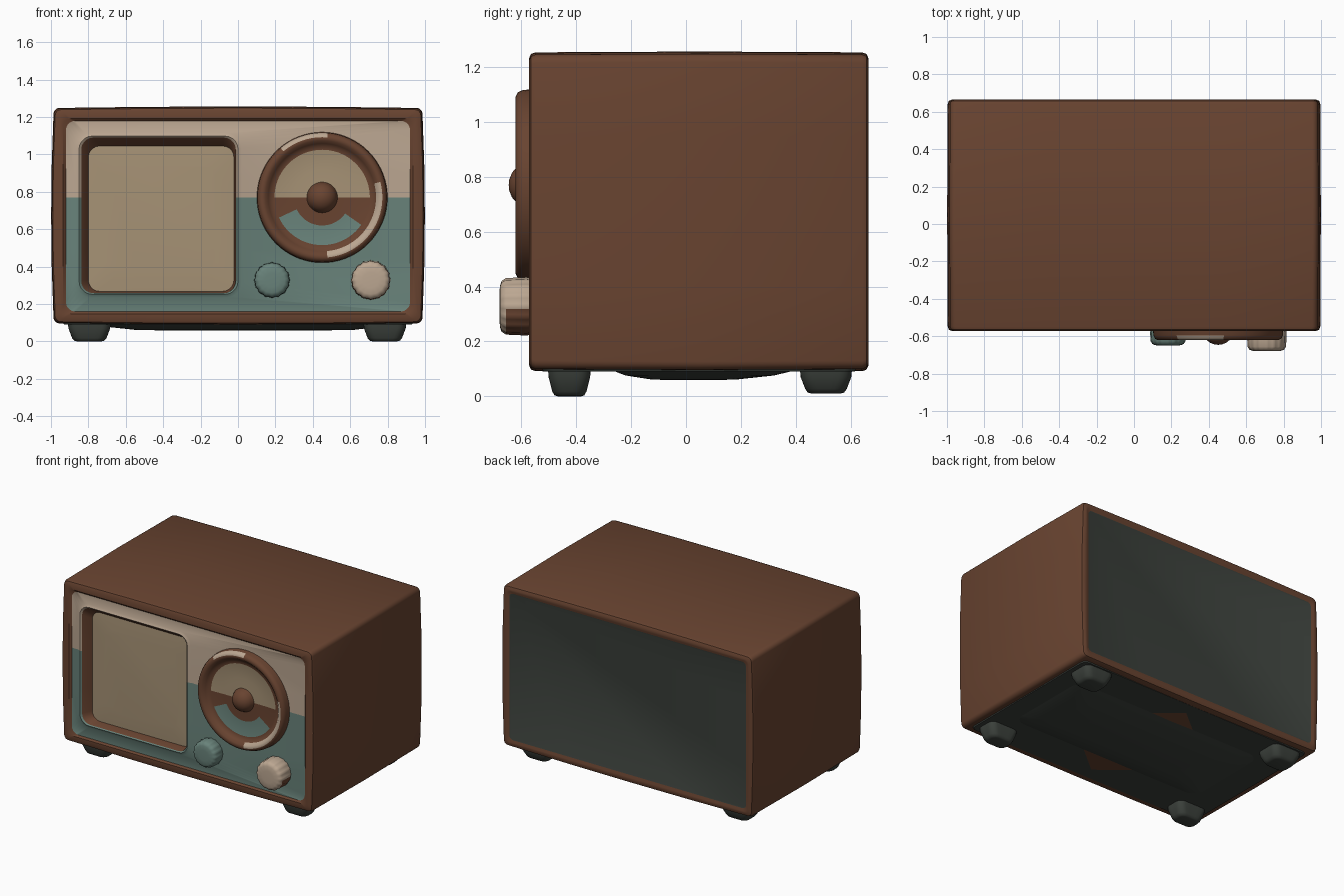
import bpy, bmesh, math
from mathutils import Vector

if "Cube" in bpy.data.objects:
    bpy.data.objects.remove(bpy.data.objects["Cube"])


def material(name, rgb):
    m = bpy.data.materials.new(name)
    m.diffuse_color = (*rgb, 1)
    m.use_nodes = True
    m.node_tree.nodes["Principled BSDF"].inputs["Base Color"].default_value = m.diffuse_color
    return m


BROWN, CREAM, TEAL, TAN, SLATE = range(5)
MATS = [material("walnut brown", (0.140, 0.057, 0.030)),
        material("cream", (0.500, 0.385, 0.285)),
        material("muted teal", (0.140, 0.225, 0.195)),
        material("screen tan", (0.385, 0.290, 0.180)),
        material("dark slate", (0.045, 0.053, 0.045))]
SPLIT_Z = 0.77


def finish(bm, name, angle=35):
    bmesh.ops.recalc_face_normals(bm, faces=bm.faces[:])
    me = bpy.data.meshes.new(name)
    bm.to_mesh(me)
    bm.free()
    for m in MATS:
        me.materials.append(m)
    me.polygons.foreach_set("use_smooth", [True] * len(me.polygons))
    me.set_sharp_from_angle(angle=math.radians(angle))
    ob = bpy.data.objects.new(name, me)
    bpy.context.collection.objects.link(ob)
    return ob


def rounded_rect(x0, x1, v0, v1, r, bulge=0.0):
    """Rounded rectangle with four-part sides that can bow outwards."""
    cx, cv, hw, hv = (x0 + x1) / 2, (v0 + v1) / 2, (x1 - x0) / 2, (v1 - v0) / 2
    arcs = []
    for k, (sx, sv) in enumerate(((1, 1), (-1, 1), (-1, -1), (1, -1))):
        arcs.append([(sx * (hw - r) + r * math.cos(a), sv * (hv - r) + r * math.sin(a))
                     for a in (math.radians(90 * k + 18 * i) for i in range(6))])
    pts = []
    for k in range(4):
        a, b = arcs[k][-1], arcs[(k + 1) % 4][0]
        pts += arcs[k] + [(a[0] + (b[0] - a[0]) * t / 4, a[1] + (b[1] - a[1]) * t / 4)
                          for t in (1, 2, 3)]
    out = []
    for x, v in pts:
        bx = bulge * (x / hw) * (1 - (v / hv) ** 2)
        bv = bulge * 0.6 * (v / hv) * (1 - (x / hw) ** 2)
        out.append((cx + x + bx, cv + v + bv))
    return out


def loft(bm, sections, axis, caps):
    """sections: (position, ring, material of the strip leading to the next)."""
    rings = []
    for p, pts, _ in sections:
        rings.append([bm.verts.new((x, p, v) if axis == 'y' else (x, v, p)) for x, v in pts])
    n = len(rings[0])
    for s in range(len(rings) - 1):
        for i in range(n):
            j = (i + 1) % n
            f = bm.faces.new((rings[s][i], rings[s][j], rings[s + 1][j], rings[s + 1][i]))
            f.material_index = sections[s][2]
    bm.faces.new(rings[0]).material_index = caps[0]
    bm.faces.new(rings[-1]).material_index = caps[1]


def lathe(bm, cx, cz, profile, steps, radius_rule=lambda r, a: r):
    """Spin (radius, y) points about a front-facing axis; the last point is the tip."""
    rings = []
    for r, y in profile[:-1]:
        ring = []
        for i in range(steps):
            a = 2 * math.pi * i / steps
            rr = radius_rule(r, a)
            ring.append(bm.verts.new((cx + rr * math.cos(a), y, cz + rr * math.sin(a))))
        rings.append(ring)
    tip = bm.verts.new((cx, profile[-1][1], cz))
    bm.faces.new(rings[0])
    for i in range(steps):
        j = (i + 1) % steps
        for a, b in zip(rings, rings[1:]):
            bm.faces.new((a[i], a[j], b[j], b[i]))
        bm.faces.new((rings[-1][i], rings[-1][j], tip))


# Cabinet: back panel, bowed shell, front rim, face with recessed screen
def shell(inset, r):
    return rounded_rect(-0.982 + inset, 0.982 - inset, 0.1 + inset, 1.245 - inset, r, 0.014)


bm = bmesh.new()
FACE = SLATE + 1   # temporary tag for the two-tone face
loft(bm, [
    (0.658, rounded_rect(-0.935, 0.935, 0.15, 1.195, 0.03), BROWN),
    (0.665, rounded_rect(-0.95, 0.95, 0.135, 1.21, 0.03), BROWN),
    (0.665, shell(0.022, 0.03), BROWN),
    (0.658, shell(0.006, 0.03), BROWN),
    (0.642, shell(0.0, 0.03), BROWN),
    (0.05, shell(-0.003, 0.03), BROWN),
    (-0.548, shell(0.0, 0.03), BROWN),
    (-0.565, shell(0.006, 0.03), BROWN),
    (-0.572, shell(0.022, 0.03), BROWN),
    (-0.572, rounded_rect(-0.935, 0.935, 0.148, 1.192, 0.04), BROWN),
    (-0.560, rounded_rect(-0.92, 0.92, 0.16, 1.18, 0.05), FACE),
    (-0.560, rounded_rect(-0.87, 0.02, 0.235, 1.115, 0.08), FACE),
    (-0.570, rounded_rect(-0.85, 0.0, 0.252, 1.098, 0.07), FACE),
    (-0.562, rounded_rect(-0.838, -0.012, 0.258, 1.09, 0.065), BROWN),
    (-0.500, rounded_rect(-0.80, -0.022, 0.268, 1.045, 0.06), TAN),
    (-0.506, rounded_rect(-0.70, -0.12, 0.37, 0.94, 0.06), TAN)], 'y', (SLATE, TAN))
face = [f for f in bm.faces if f.material_index == FACE]
geom = list({v for f in face for v in f.verts} | {e for f in face for e in f.edges}) + face
bmesh.ops.bisect_plane(bm, geom=geom, plane_co=Vector((0, 0, SPLIT_Z)), plane_no=Vector((0, 0, 1)))
for f in bm.faces:
    if f.material_index == FACE:
        f.material_index = CREAM if f.calc_center_median().z > SPLIT_Z else TEAL
finish(bm, "cabinet")

# Dial: raised ring, sunken dish and pointed hub
DX, DZ = 0.45, SPLIT_Z
bm = bmesh.new()
lathe(bm, DX, DZ, [(0.350, -0.55), (0.346, -0.595), (0.338, -0.613), (0.322, -0.621),
                   (0.304, -0.617), (0.288, -0.600), (0.275, -0.588), (0.255, -0.583),
                   (0.15, -0.579), (0.082, -0.58), (0.074, -0.600), (0.066, -0.616),
                   (0.045, -0.634), (0.02, -0.644), (0, -0.646)], 72)
for f in bm.faces:
    c = f.calc_center_median()
    if len(f.verts) > 4:
        continue
    r = math.hypot(c.x - DX, c.z - DZ)
    a = math.degrees(math.atan2(c.z - DZ, c.x - DX)) % 360
    if 0.08 < r < 0.258 and a < 180:
        f.material_index = TAN
    elif 0.15 < r < 0.258 and 205 < a < 325:
        f.material_index = TEAL
    elif 0.29 < r < 0.318 and (a > 275 or a < 15):
        f.material_index = CREAM
    elif 0.318 < r < 0.345 and 85 < a < 130:
        f.material_index = CREAM
finish(bm, "tuning_dial", 40)

# Two fluted knobs
for name, x, z, r, front, col in (("left_knob", 0.182, 0.328, 0.094, -0.650, TEAL),
                                  ("right_knob", 0.71, 0.328, 0.104, -0.680, CREAM)):
    bm = bmesh.new()
    lathe(bm, x, z, [(r * 0.93, -0.55), (r, -0.58), (r * 0.97, front + 0.024),
                     (r * 0.87, front + 0.008), (r * 0.72, front + 0.002),
                     (r * 0.4, front), (0, front)], 64,
          lambda q, a, r=r: q * (1 + (0.022 * math.cos(16 * a) if q > 0.85 * r else 0)))
    for f in bm.faces:
        c = f.calc_center_median()
        f.material_index = col
        low_side = math.hypot(c.x - x, c.z - z) > 0.95 * r and c.z < z - 0.01
        if col == CREAM and low_side and c.y > front + 0.02:
            f.material_index = BROWN
    finish(bm, name, 40)

# Underside: thin base plate and a shallow swollen tray
bm = bmesh.new()
loft(bm, [(0.11, rounded_rect(-0.94, 0.94, -0.53, 0.625, 0.04), SLATE),
          (0.091, rounded_rect(-0.93, 0.93, -0.52, 0.615, 0.04), SLATE)], 'z', (SLATE, SLATE))
finish(bm, "base_plate")
bm = bmesh.new()
loft(bm, [(0.095, rounded_rect(-0.74, 0.80, -0.27, 0.40, 0.08), SLATE),
          (0.076, rounded_rect(-0.68, 0.74, -0.22, 0.32, 0.08), SLATE),
          (0.062, rounded_rect(-0.55, 0.62, -0.13, 0.19, 0.08), SLATE),
          (0.059, rounded_rect(-0.40, 0.45, -0.06, 0.11, 0.05), SLATE)], 'z', (SLATE, SLATE))
finish(bm, "bottom_tray")

# Four tapered feet
for side, x in (("left", -0.795), ("right", 0.785)):
    for end, y, hy, low in (("front", -0.425, 0.078, 0.0), ("back", 0.51, 0.095, 0.01)):
        bm = bmesh.new()

        def pad(k, r):
            return rounded_rect(x - 0.115 * k, x + 0.115 * k, y - hy * k, y + hy * k, r)
        loft(bm, [(0.10, pad(1.0, 0.045), SLATE), (0.07, pad(0.97, 0.045), SLATE),
                  (low + 0.018, pad(0.80, 0.045), SLATE), (low + 0.004, pad(0.70, 0.04), SLATE),
                  (low, pad(0.55, 0.03), SLATE)], 'z', (SLATE, SLATE))
        finish(bm, end + "_" + side + "_foot", 45)
